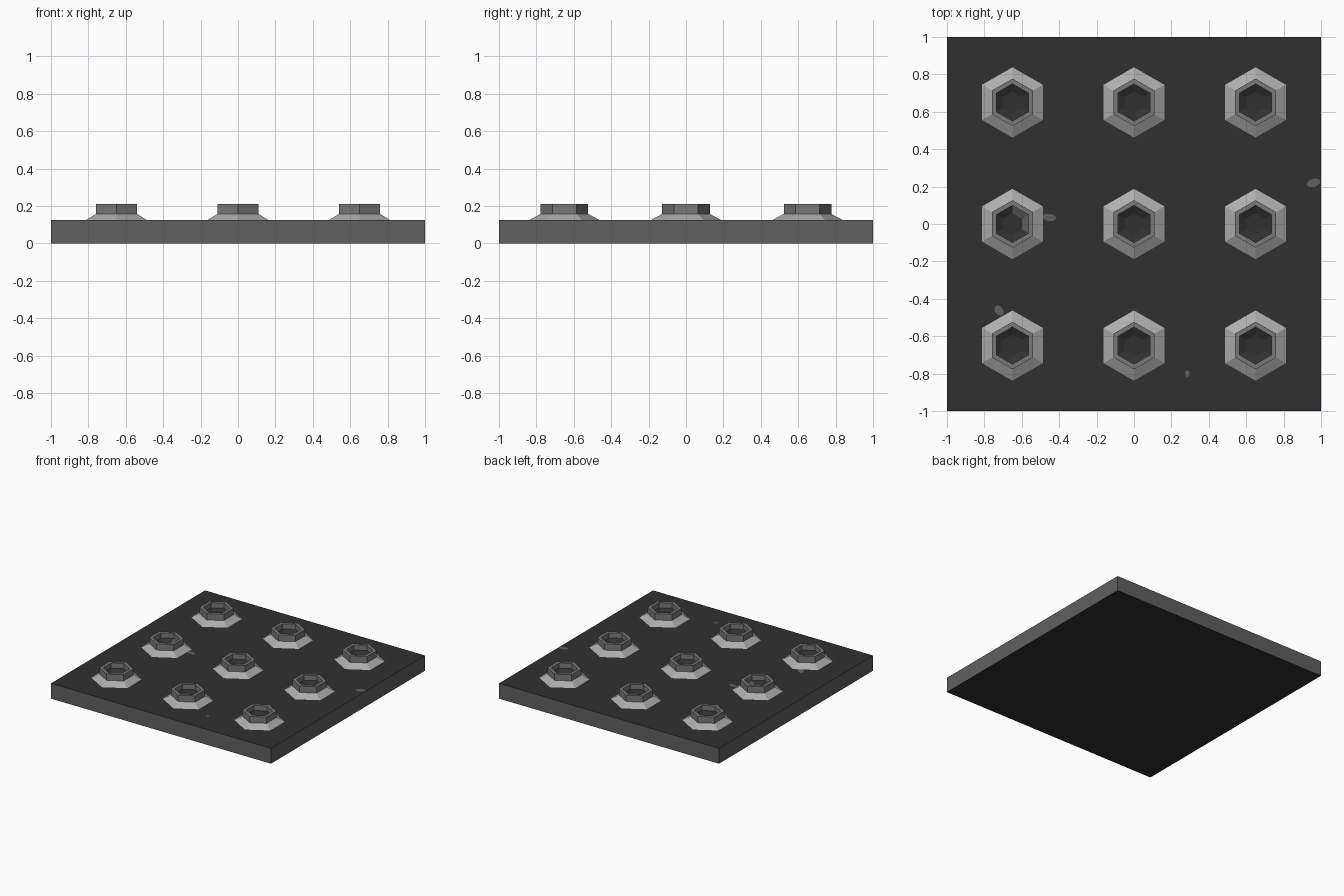
import bpy, bmesh, math

if "Cube" in bpy.data.objects:
    bpy.data.objects.remove(bpy.data.objects["Cube"])


def material(name, v):
    m = bpy.data.materials.new(name)
    m.diffuse_color = (v, v, v, 1)
    m.use_nodes = True
    m.node_tree.nodes["Principled BSDF"].inputs["Base Color"].default_value = m.diffuse_color
    return m


DARK = material("dark steel", 0.030)
EDGE = material("edge grey", 0.115)
NUT = material("nut grey", 0.19)
FLANGE = material("pale grey", 0.42)

PLATE_TOP = 0.125
SPACING = 0.65


def finish(bm, name, mats):
    me = bpy.data.meshes.new(name)
    bm.normal_update()
    bm.to_mesh(me)
    bm.free()
    for m in mats:
        me.materials.append(m)
    ob = bpy.data.objects.new(name, me)
    bpy.context.collection.objects.link(ob)
    return ob


# Base plate: dark top and bottom, lighter edges
bm = bmesh.new()
bmesh.ops.create_cube(bm, size=1)
for v in bm.verts:
    v.co.x *= 2
    v.co.y *= 2
    v.co.z = (v.co.z + 0.5) * PLATE_TOP
bm.normal_update()
for f in bm.faces:
    f.material_index = 0 if abs(f.normal.z) > 0.5 else 1
finish(bm, "base_plate", [DARK, EDGE])

# Hexagonal stud: (radius, height) profile and the material of each band
PROFILE = [(0.188, PLATE_TOP), (0.127, 0.158), (0.127, 0.21),
           (0.099, 0.21), (0.099, 0.168), (0.058, 0.15)]
BANDS = [0, 1, 1, 1, 2]  # flange, outer wall, rim, inner wall, floor


def stud(name, x, y, worn=()):
    bm = bmesh.new()
    rings = []
    for r, z in PROFILE:
        rings.append([bm.verts.new((x + r * math.cos(math.radians(30 + 60 * k)),
                                    y + r * math.sin(math.radians(30 + 60 * k)), z))
                      for k in range(6)])
    for i, mat in enumerate(BANDS):
        for k in range(6):
            n = (k + 1) % 6
            f = bm.faces.new((rings[i][k], rings[i][n], rings[i + 1][n], rings[i + 1][k]))
            f.material_index = 3 if mat == 2 and k in worn else mat
    bm.faces.new(rings[-1]).material_index = 2
    finish(bm, name, [FLANGE, NUT, DARK, EDGE])


for i in (-1, 0, 1):
    for j in (-1, 0, 1):
        worn = (0, 5) if (i, j) == (-1, 0) else ()
        stud(f"hex_stud_{i + 2}_{j + 2}", i * SPACING, j * SPACING, worn)

# Small worn patches on the plate: x, y, half length, half width, turn
WEAR = [(0.96, 0.22, 0.038, 0.022, 15), (-0.452, 0.035, 0.036, 0.02, -8),
        (-0.722, -0.462, 0.03, 0.022, -50), (0.285, -0.8, 0.018, 0.012, 90)]
for n, (x, y, a, b, turn) in enumerate(WEAR):
    bm = bmesh.new()
    bmesh.ops.create_circle(bm, cap_ends=True, segments=12, radius=1)
    c, s = math.cos(math.radians(turn)), math.sin(math.radians(turn))
    for v in bm.verts:
        px, py = v.co.x * a, v.co.y * b
        v.co = (x + px * c - py * s, y + px * s + py * c, PLATE_TOP + 0.002)
    finish(bm, f"worn_patch_{n + 1}", [EDGE])
